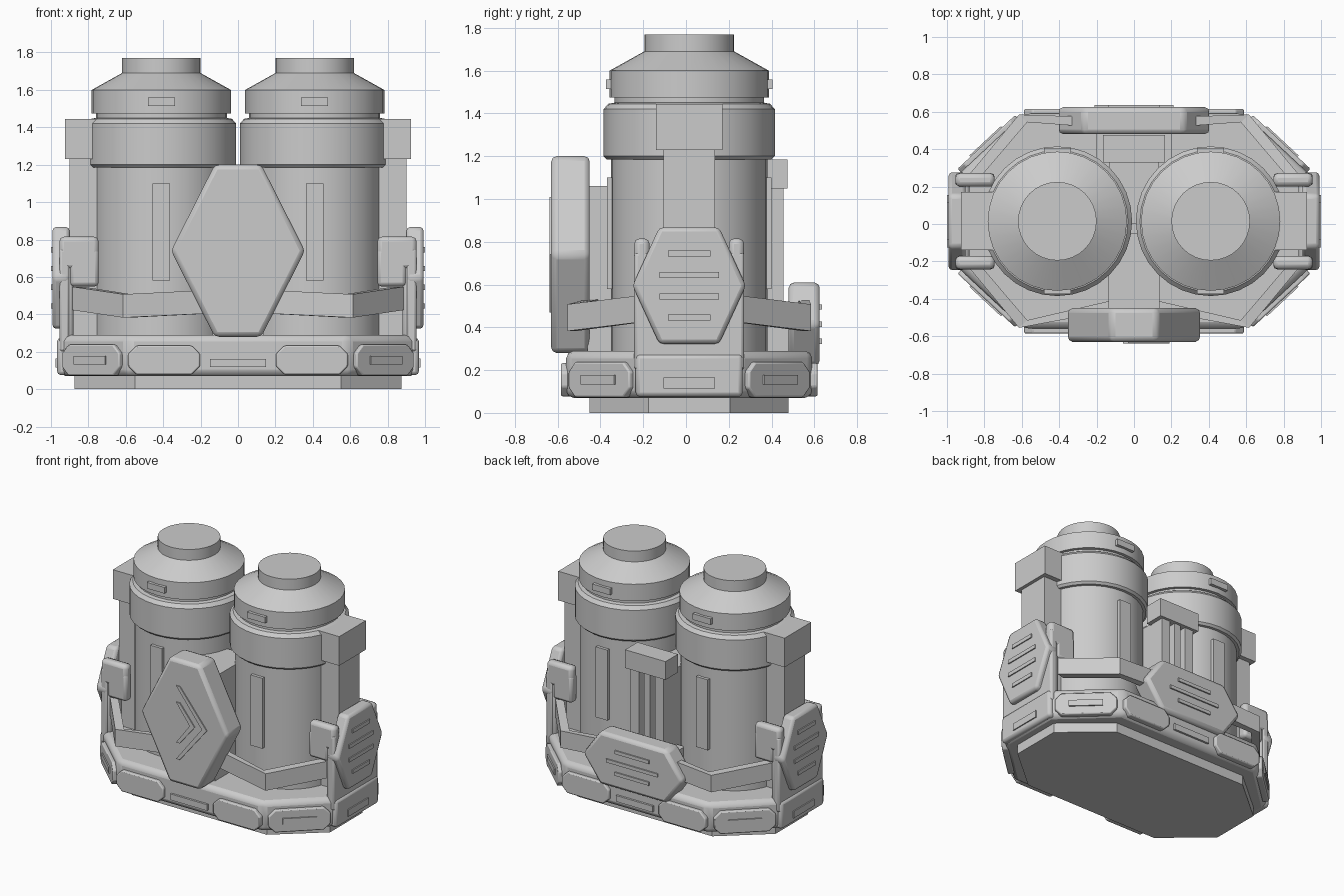
import bpy, bmesh, math
from mathutils import Vector, Matrix

if "Cube" in bpy.data.objects:
    bpy.data.objects.remove(bpy.data.objects["Cube"])

CY = 0.015                      # depth of the pack's middle line
grey = bpy.data.materials.new("plain_grey")
grey.diffuse_color = (0.6, 0.6, 0.6, 1)
grey.use_nodes = True
grey.node_tree.nodes["Principled BSDF"].inputs["Base Color"].default_value = grey.diffuse_color


def finish(name, bm, bevel=0.0, segments=2, smooth=False):
    bmesh.ops.recalc_face_normals(bm, faces=bm.faces)
    me = bpy.data.meshes.new(name)
    bm.to_mesh(me)
    bm.free()
    me.materials.append(grey)
    ob = bpy.data.objects.new(name, me)
    bpy.context.collection.objects.link(ob)
    if bevel:
        mod = ob.modifiers.new("bevel", 'BEVEL')
        mod.width, mod.segments = bevel, segments
        mod.limit_method, mod.angle_limit = 'ANGLE', math.radians(25)
    if smooth:
        bpy.context.view_layer.objects.active = ob
        ob.select_set(True)
        bpy.ops.object.shade_smooth_by_angle(angle=math.radians(30))
        ob.select_set(False)
    return ob


def panel(name, pts, origin, normal, depth, bevel=0.0):
    """Extrude a flat outline (across, up) along a horizontal normal."""
    n, up = Vector(normal).normalized(), Vector((0, 0, 1))
    u, o = up.cross(n), Vector(origin)
    bm = bmesh.new()
    low = [bm.verts.new(o + u * a + up * b) for a, b in pts]
    f = bm.faces.new(low)
    r = bmesh.ops.extrude_face_region(bm, geom=[f])
    bmesh.ops.translate(bm, vec=n * depth,
                        verts=[v for v in r["geom"] if isinstance(v, bmesh.types.BMVert)])
    return finish(name, bm, bevel, smooth=bevel > 0)


def box(name, x, y, z, bevel=0.0):
    bm = bmesh.new()
    bmesh.ops.create_cube(bm, size=1)
    for v in bm.verts:
        v.co = [(a + b) / 2 + c * (b - a) for c, (a, b) in zip(v.co, (x, y, z))]
    return finish(name, bm, bevel, smooth=bevel > 0)


def rect(w, h, cut=0.0):
    """Outline of a rectangle, optionally with cut corners."""
    w, h = w / 2, h / 2
    if not cut:
        return [(-w, -h), (w, -h), (w, h), (-w, h)]
    c = cut
    return [(-w + c, -h), (w - c, -h), (w, -h + c), (w, h - c),
            (w - c, h), (-w + c, h), (-w, h - c), (-w, -h + c)]


def hexagon(wide, flat, h):
    return [(-flat, -h), (flat, -h), (wide, 0), (flat, h), (-flat, h), (-wide, 0)]


def octagon_slab(name, X, Y, fx, fy, z0, z1, bevel):
    pts = [(fx, -Y), (X, -fy), (X, fy), (fx, Y), (-fx, Y), (-X, fy), (-X, -fy), (-fx, -Y)]
    bm = bmesh.new()
    f = bm.faces.new([bm.verts.new((a, b + CY, z0)) for a, b in pts])
    r = bmesh.ops.extrude_face_region(bm, geom=[f])
    bmesh.ops.translate(bm, vec=(0, 0, z1 - z0),
                        verts=[v for v in r["geom"] if isinstance(v, bmesh.types.BMVert)])
    return finish(name, bm, bevel, smooth=bevel > 0)


def lathe(name, profile, cx, sides=32):
    bm = bmesh.new()
    rings = [[bm.verts.new((cx + r * math.cos(2 * math.pi * i / sides),
                            CY + r * math.sin(2 * math.pi * i / sides), z))
              for i in range(sides)] for r, z in profile]
    for a, b in zip(rings, rings[1:]):
        for i in range(sides):
            j = (i + 1) % sides
            bm.faces.new((a[i], a[j], b[j], b[i]))
    bm.faces.new(rings[0])
    bm.faces.new(rings[-1])
    return finish(name, bm, smooth=True)


def strap(name, path, height, thick):
    """Flat band along a path; thickness grows toward the middle of the pack."""
    bm = bmesh.new()
    rows = []
    for x, y, z in path:
        p = Vector((x, y, z))
        inn = Vector((-x, CY - y, 0)).normalized() * thick
        h = Vector((0, 0, height / 2))
        rows.append([bm.verts.new(q) for q in (p - h, p + h, p + inn + h, p + inn - h)])
    for a, b in zip(rows, rows[1:]):
        for i in range(4):
            j = (i + 1) % 4
            bm.faces.new((a[i], a[j], b[j], b[i]))
    bm.faces.new(rows[0])
    bm.faces.new(rows[-1])
    return finish(name, bm)


# Base: plinth and bevelled tray
octagon_slab("plinth", 0.875, 0.465, 0.55, 0.19, 0, 0.1, 0)
octagon_slab("base_tray", 0.955, 0.575, 0.59, 0.235, 0.07, 0.29, 0.035)

TANK = [(0.365, 0.25), (0.365, 1.185), (0.385, 1.185), (0.4, 1.2), (0.4, 1.42), (0.378, 1.445),
        (0.35, 1.45), (0.35, 1.475), (0.372, 1.475), (0.372, 1.6), (0.21, 1.69), (0.21, 1.77)]

for s, side in ((1, "right"), (-1, "left")):
    # Tank with collar, cap and neck
    lathe(f"tank_{side}", TANK, s * 0.41)
    # Side column and its head block
    box(f"side_column_{side}", sorted((s * 0.7, s * 0.9)), (CY - .12, CY + .12), (0.25, 1.24))
    box(f"column_head_{side}", sorted((s * 0.74, s * 0.925)), (CY - .155, CY + .155), (1.23, 1.445))
    # Side shield with horizontal ribs
    box(f"shield_back_{side}", sorted((s * 0.88, s * 0.955)), (CY - .25, CY + .25), (0.2, 0.7), 0.02)
    panel(f"side_shield_{side}", hexagon(0.265, 0.14, 0.272), (s * 0.9, CY, 0.595), (s, 0, 0), 0.092, 0.02)
    for i, w in enumerate((0.2, 0.28, 0.28, 0.2)):
        panel(f"side_rib_{side}_{i}", rect(w, 0.028), (s * 0.985, CY, 0.445 + 0.1 * i), (s, 0, 0), 0.015)
    panel(f"side_badge_{side}", rect(0.24, 0.05), (s * 0.95, CY, 0.14), (s, 0, 0), 0.025)
    panel(f"side_block_{side}", rect(0.5, 0.2), (s * 0.9, CY, 0.175), (s, 0, 0), 0.067, 0.02)

    for t, end in ((-1, "front"), (1, "back")):
        n = (0, t, 0)
        # Long gauge plate on the tank, small plate on the cap
        panel(f"gauge_{side}_{end}", rect(0.095, 0.52), (s * 0.41, CY + t * 0.34, 0.84), n, 0.045)
        panel(f"cap_plate_{side}_{end}", rect(0.145, 0.045), (s * 0.41, CY + t * 0.34, 1.537), n, 0.05)
        # Hooked cheeks holding the shield
        y0, y1 = sorted((CY + t * 0.185, CY + t * 0.257))
        box(f"cheek_hook_{side}_{end}", sorted((s * 0.745, s * 0.955)), (y0, y1), (0.64, 0.815), 0.025)
        box(f"cheek_tab_{side}_{end}", sorted((s * 0.745, s * 0.9)), (y0, y1), (0.55, 0.75), 0.02)
        box(f"cheek_leg_{side}_{end}", sorted((s * 0.9, s * 0.955)), (y0, y1), (0.2, 0.75), 0.015)
        # Plates around the tray
        panel(f"tray_plate_{side}_{end}", rect(0.385, 0.155, 0.045),
              (s * 0.395, CY + t * 0.55, 0.155), n, 0.05, 0.008)
        d = Vector((s * 0.34, t * 0.365, 0)).normalized()
        c = Vector((s * 0.7725, CY + t * 0.405, 0.155))
        panel(f"corner_plate_{side}_{end}", rect(0.42, 0.165, 0.045), c - d * 0.02, d, 0.045, 0.008)
        panel(f"corner_badge_{side}_{end}", rect(0.23, 0.045), c, d, 0.034)
        # Bent straps from the side cheeks round to the middle
        mid = (s * 0.1, -0.46, 0.47) if t < 0 else (s * 0.3, 0.575, 0.465)
        strap(f"strap_{side}_{end}", [(s * 0.885, CY + t * 0.245, 0.485),
                                      (s * 0.615, CY + t * 0.57, 0.445), mid], 0.125, 0.06)

# Small plates in the middle of the tray
for t, end in ((-1, "front"), (1, "back")):
    panel(f"tray_badge_{end}", rect(0.3, 0.045), (0, CY + t * 0.56, 0.14), (0, t, 0), 0.03)

# Front shield, its support and chevrons
box("front_support", (-0.135, 0.135), (-0.46, -0.05), (0.25, 1.06))
panel("front_shield", hexagon(0.358, 0.125, 0.46), (0, -0.45, 0.74), (0, -1, 0), 0.18, 0.025)
for i, k in enumerate((1.0, 0.55)):
    ax, tx, h, w = -0.03, -0.03 + 0.22 * k, 0.27 * k, 0.03
    panel(f"chevron_{i}", [(ax, -h), (tx, 0), (ax, h), (ax - w, h), (tx - w - 0.01, 0), (ax - w, -h)],
          (0, -0.625, 0.74), (0, -1, 0), 0.013)

# Back shield with ribs
panel("back_shield", hexagon(0.41, 0.27, 0.195), (0, 0.48, 0.415), (0, 1, 0), 0.145, 0.025)
for i, (w, off) in enumerate(((0.28, 0), (0.42, 0), (0.28, 0))):
    panel(f"back_rib_{i}", rect(w, 0.025), (off, 0.62, 0.335 + 0.08 * i), (0, 1, 0), 0.015)
box("back_shield_mount", (-0.2, 0.2), (0.3, 0.5), (0.25, 0.5))

# Back spine: head block over vertical pipes
box("spine_core", (-0.13, 0.13), (0.0, 0.4), (0.25, 1.06))
box("spine_head", (-0.165, 0.165), (0.33, 0.475), (1.05, 1.185))
for name, x, w in (("left", -0.1, 0.035), ("middle", 0, 0.025), ("right", 0.1, 0.035)):
    box(f"spine_pipe_{name}", (x - w, x + w), (0.35, 0.455), (0.25, 1.06))
